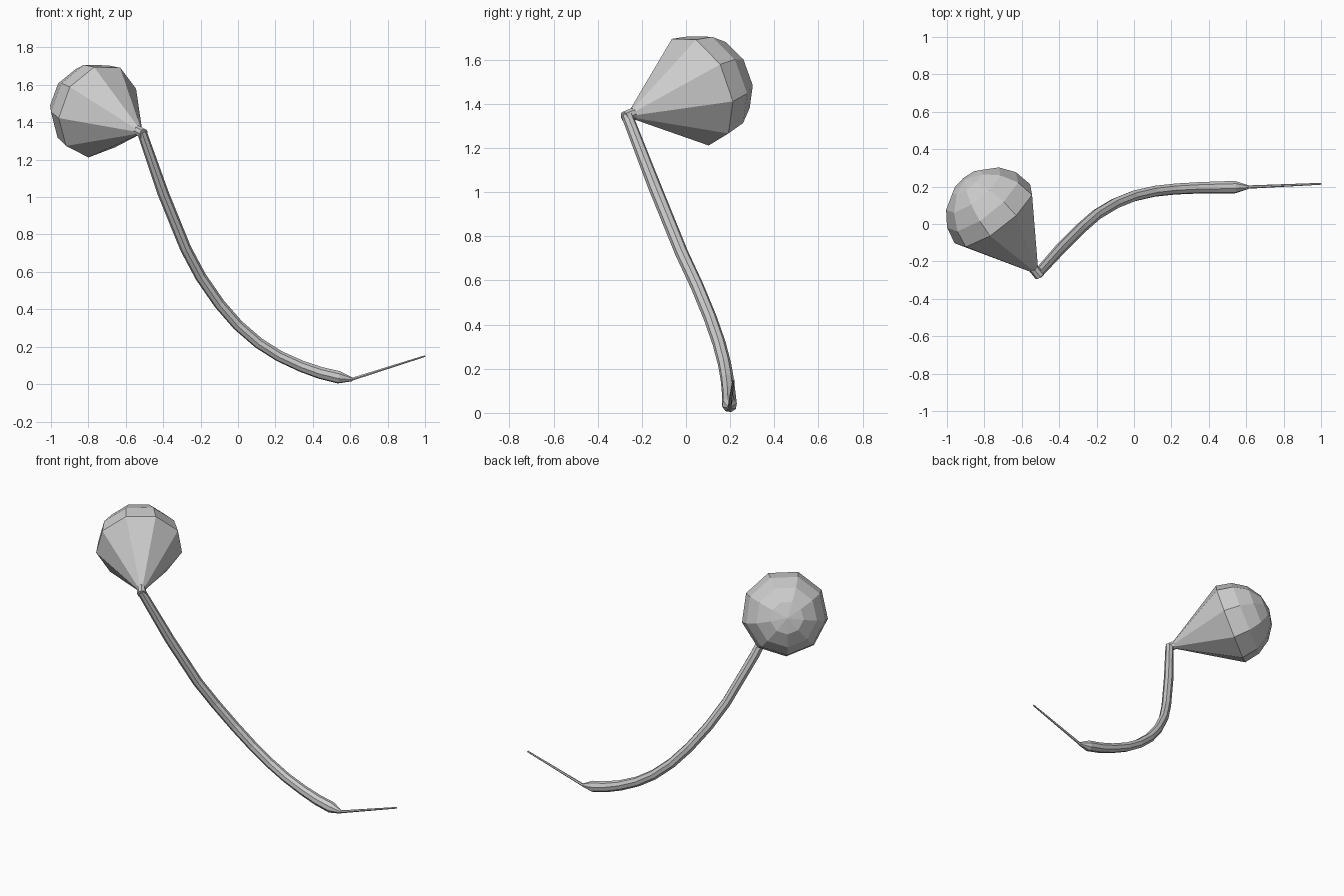
import bpy, bmesh
from math import cos, sin, pi, radians
from mathutils import Vector

if "Cube" in bpy.data.objects:
    bpy.data.objects.remove(bpy.data.objects["Cube"])


def loft(name, path, radii, sides, up):
    """Skin rings along a path; a zero radius makes a pole."""
    bm = bmesh.new()
    pts = [Vector(p) for p in path]
    u = Vector(up)
    rings = []
    for i, (p, r) in enumerate(zip(pts, radii)):
        before = (p - pts[i - 1]).normalized() if i > 0 else Vector()
        after = (pts[i + 1] - p).normalized() if i < len(pts) - 1 else Vector()
        t = (before + after).normalized()
        u = (u - t * u.dot(t)).normalized()
        v = t.cross(u)
        if r == 0:
            rings.append([bm.verts.new(p)])
        else:
            rings.append([bm.verts.new(p + (u * cos(a) + v * sin(a)) * r)
                          for a in (2 * pi * k / sides for k in range(sides))])
    for a, b in zip(rings, rings[1:]):
        for k in range(sides):
            n = (k + 1) % sides
            if len(b) == 1:
                bm.faces.new((a[k], a[n], b[0]))
            else:
                bm.faces.new((a[k], a[n], b[n], b[k]))
    for ring in (rings[0], rings[-1]):
        if len(ring) > 1:
            bm.faces.new(ring)
    bmesh.ops.recalc_face_normals(bm, faces=bm.faces)
    mesh = bpy.data.meshes.new(name)
    bm.to_mesh(mesh)
    bm.free()
    obj = bpy.data.objects.new(name, mesh)
    bpy.context.collection.objects.link(obj)
    return obj


# Curved stem with tapered lower end
stem_path = [(-0.515, -0.268, 1.35), (-0.40, -0.14, 1.02), (-0.28, -0.02, 0.725),
             (-0.20, 0.05, 0.575), (-0.10, 0.11, 0.43), (0.0, 0.15, 0.315),
             (0.11, 0.175, 0.22), (0.22, 0.187, 0.15), (0.34, 0.193, 0.095),
             (0.44, 0.195, 0.06), (0.54, 0.197, 0.036), (0.612, 0.197, 0.025)]
loft("stem", stem_path, [0.026] + [0.03] * 7 + [0.031, 0.033, 0.034, 0.010], 8, (0, 1, 0))

# Thin needle
loft("needle", [(0.60, 0.197, 0.023), (1.0, 0.215, 0.15)], [0.009, 0.005], 6, (0, 1, 0))

# Short neck joining stem and bulb
axis = Vector((-0.59, 0.74, 0.31)).normalized()
joint = Vector((-0.515, -0.265, 1.345))
loft("neck", [joint - axis * 0.018, joint + axis * 0.042], [0.027, 0.027], 8, (0, 0, 1))

# Nine-sided bulb: cone opening into a dome
centre = Vector((-0.748, 0.045, 1.46))
R = 0.26
path, radii = [joint + axis * 0.02], [0.018]
for lat in (0, 22.5, 45, 67.5, 90):
    path.append(centre + axis * R * sin(radians(lat)))
    radii.append(R * cos(radians(lat)) if lat < 90 else 0)
loft("bulb", path, radii, 9, (-0.19, 0.21, -0.96))
